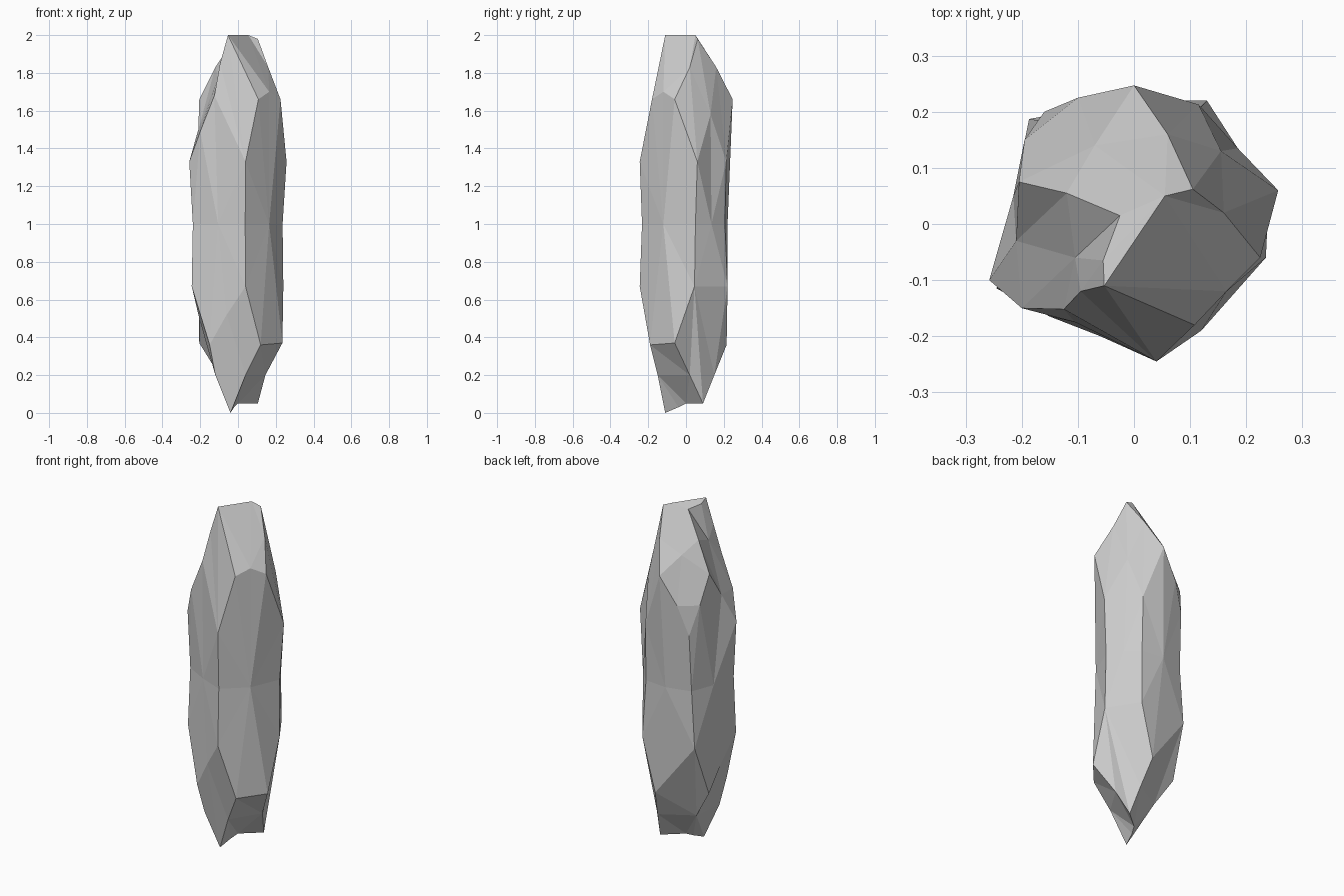
import bpy, bmesh
from mathutils import Vector

# facet corners of the crystal, grouped by zone from top to bottom
tip = [(-.025, .015, 1.97), (-.053, -.11, 2.0), (.105, .062, 1.98), (.055, .05, 2.0), (-.055, -.065, 1.98)]
shoulder = [(-.12, .055, 1.83), (-.205, .075, 1.66), (-.095, -.12, 1.85), (-.125, -.152, 1.68),
            (-.2, -.15, 1.49), (-.21, -.03, 1.5), (-.105, -.06, 1.78), (-.195, .15, 1.5),
            (0, .247, 1.66), (-.1, .225, 1.5), (-.07, .14, 1.76), (.06, .16, 1.83),
            (.225, -.06, 1.66), (.16, .02, 1.83), (.165, -.12, 1.7), (.108, -.18, 1.66),
            (.155, .13, 1.58)]
foot = [(.12, -.19, .36), (.235, -.06, .37), (-.15, -.165, .36), (-.205, .08, .37),
        (.05, .215, .36), (.04, -.15, .2), (-.12, -.14, .2), (.145, .02, .2),
        (.08, .15, .2), (-.1, .045, .2), (-.06, -.2, .52), (-.205, -.03, .5)]
base = [(-.04, -.11, 0), (.105, .09, .05), (0, 0, .05), (-.02, -.04, .03)]

# long upright ridges: upper and lower plan position, slightly pinched at the waist
ridges = [((.04, -.245), (.04, -.245)), ((.257, .06), (.24, .045)), ((.115, .213), (.13, .22)),
          ((-.16, .2), (-.187, .187)), ((-.258, -.1), (-.245, -.115))]
body = []
for (ax, ay), (bx, by) in ridges:
    body += [(ax, ay, 1.33), ((ax + bx) * .475, (ay + by) * .475, 1.0), (bx, by, .67)]
# waist points in the middle of the broad faces
body += [(x, y, 1.0) for x, y in ((.165, -.12), (-.105, -.175), (-.02, .22), (-.215, .05), (.185, .135))]

# connect neighbouring corners using their directions on a sphere, then restore the real positions
bm = bmesh.new()
real = {}
for p in tip + shoulder + body + foot + base:
    d = Vector((p[0] / .25, p[1] / .25, p[2] - 1)).normalized()
    real[bm.verts.new(d)] = Vector(p)
bmesh.ops.convex_hull(bm, input=bm.verts[:])
for v in bm.verts:
    v.co = real[v]
bmesh.ops.recalc_face_normals(bm, faces=bm.faces[:])

mesh = bpy.data.meshes.new("crystal_rock")
bm.to_mesh(mesh)
bm.free()
obj = bpy.data.objects.new("crystal_rock", mesh)
bpy.context.collection.objects.link(obj)
